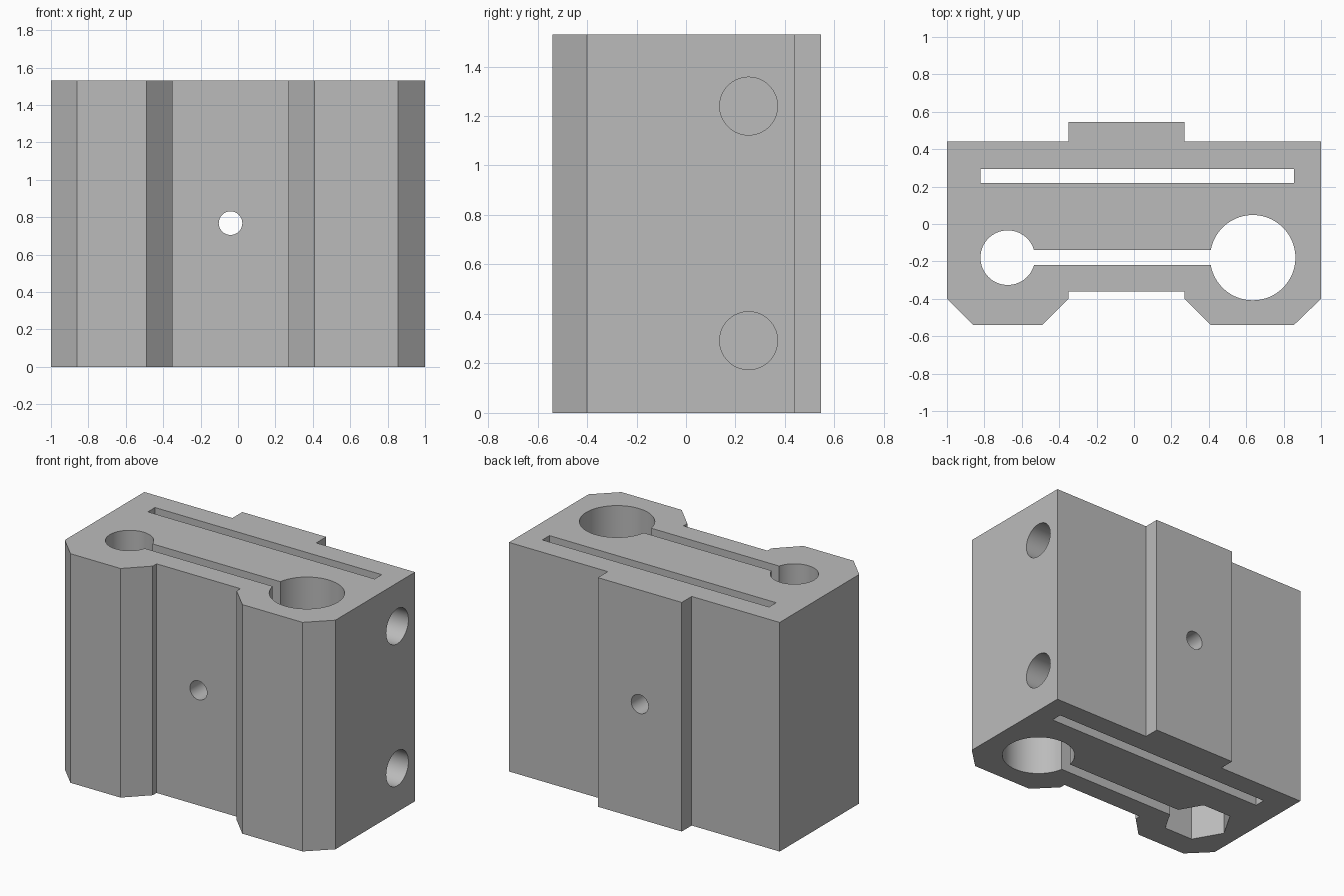
import bpy
import bmesh
from math import pi
from mathutils import Matrix, Vector

cube = bpy.data.objects.get("Cube")
if cube:
    bpy.data.objects.remove(cube, do_unlink=True)

HEIGHT = 1.53

grey = bpy.data.materials.new("plain grey")
grey.use_nodes = True
colour = (0.5, 0.5, 0.5, 1)
grey.diffuse_color = colour
grey.node_tree.nodes["Principled BSDF"].inputs["Base Color"].default_value = colour


def finish(name, bm):
    bmesh.ops.recalc_face_normals(bm, faces=bm.faces)
    mesh = bpy.data.meshes.new(name)
    bm.to_mesh(mesh)
    bm.free()
    mesh.materials.append(grey)
    ob = bpy.data.objects.new(name, mesh)
    bpy.context.collection.objects.link(ob)
    return ob


def prism(name, outline, z0, z1):
    bm = bmesh.new()
    face = bm.faces.new([bm.verts.new((x, y, z0)) for x, y in outline])
    grown = bmesh.ops.extrude_face_region(bm, geom=[face])["geom"]
    verts = [v for v in grown if isinstance(v, bmesh.types.BMVert)]
    bmesh.ops.translate(bm, verts=verts, vec=(0, 0, z1 - z0))
    return finish(name, bm)


def rod(name, start, end, radius, sides=64):
    start, end = Vector(start), Vector(end)
    axis = end - start
    turn = axis.to_track_quat("Z", "Y").to_matrix().to_4x4()
    bm = bmesh.new()
    bmesh.ops.create_cone(bm, cap_ends=True, segments=sides, radius1=radius,
                          radius2=radius, depth=axis.length,
                          matrix=Matrix.Translation((start + end) / 2) @ turn)
    return finish(name, bm)


def slot(name, x0, x1, y0, y1):
    return prism(name, [(x0, y0), (x1, y0), (x1, y1), (x0, y1)], -0.1, HEIGHT + 0.1)


# Block with chamfered front lobes and a raised rib at the back
block = prism("carriage_block", [
    (-1, 0.44), (-1, -0.4), (-0.86, -0.54), (-0.49, -0.54),
    (-0.35, -0.4), (-0.35, -0.36), (0.27, -0.36), (0.27, -0.4),
    (0.41, -0.54), (0.855, -0.54), (1, -0.4), (1, 0.44),
    (0.27, 0.44), (0.27, 0.545), (-0.35, 0.545), (-0.35, 0.44)], 0, HEIGHT)

# Vertical bores, clamping slots and hexagonal nut pocket underneath
small, large, top = (-0.675, -0.18), (0.635, -0.18), HEIGHT + 0.1
cutters = [
    rod("large_bore", (*large, -0.1), (*large, top), 0.228, 96),
    rod("small_bore", (*small, -0.1), (*small, top), 0.146),
    slot("front_slot", -0.65, 0.6, -0.22, -0.14),
    slot("rear_slot", -0.82, 0.855, 0.22, 0.295),
    prism("nut_pocket", [(small[0] + 0.217 * x, small[1] + 0.217 * y) for x, y in
                         [Matrix.Rotation(i * pi / 3, 2) @ Vector((1, 0))
                          for i in range(6)]], -0.1, 0.3),
    rod("clamp_hole", (-0.04, -1, 0.768), (-0.04, 1, 0.768), 0.063, 48),
]
# Horizontal rod sockets from the left side
for z in (0.292, 1.24):
    cutters.append(rod("rod_socket", (-0.835, 0.253, z), (1.1, 0.253, z), 0.117))

# Cut everything out of the block
bpy.ops.object.select_all(action="DESELECT")
block.select_set(True)
bpy.context.view_layer.objects.active = block
for cutter in cutters:
    mod = block.modifiers.new(cutter.name, "BOOLEAN")
    mod.operation = "DIFFERENCE"
    mod.solver = "EXACT"
    mod.object = cutter
    bpy.ops.object.modifier_apply(modifier=mod.name)
    bpy.data.objects.remove(cutter, do_unlink=True)

bpy.ops.object.shade_smooth_by_angle(angle=pi / 6)
